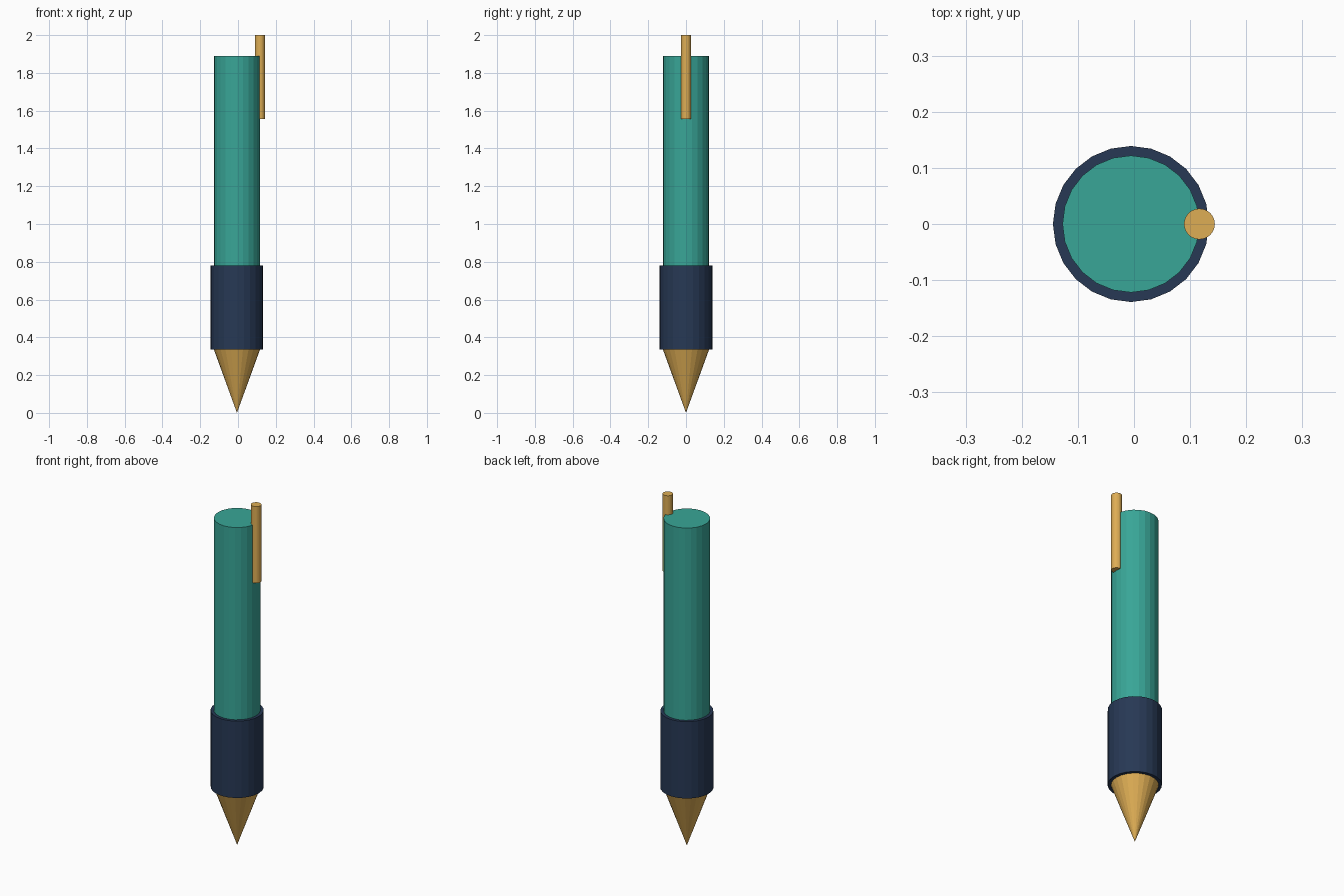
import bpy

if "Cube" in bpy.data.objects:
    bpy.data.objects.remove(bpy.data.objects["Cube"])

AXIS_X = -0.0055  # pen axis; the clip shifts the overall centre


def material(name, color):
    m = bpy.data.materials.new(name)
    m.diffuse_color = color
    m.use_nodes = True
    m.node_tree.nodes["Principled BSDF"].inputs["Base Color"].default_value = m.diffuse_color
    return m


teal = material("teal", (0.04, 0.38, 0.31, 1))
navy = material("navy", (0.02, 0.04, 0.09, 1))
gold = material("gold", (0.73, 0.42, 0.09, 1))


def round_part(name, x, z0, z1, r_bottom, r_top, mat):
    bpy.ops.mesh.primitive_cone_add(
        vertices=24, radius1=r_bottom, radius2=r_top,
        depth=z1 - z0, location=(x, 0, (z0 + z1) / 2))
    ob = bpy.context.object
    ob.name = name
    ob.data.materials.append(mat)


# Pointed tip
round_part("tip", AXIS_X, 0.0, 0.335, 0.0, 0.122, gold)
# Wider grip sleeve
round_part("grip", AXIS_X, 0.335, 0.779, 0.139, 0.139, navy)
# Barrel rising from the grip
round_part("barrel", AXIS_X, 0.779, 1.89, 0.122, 0.122, teal)
# Side clip rod
round_part("clip", 0.1165, 1.557, 2.0, 0.0275, 0.0275, gold)
